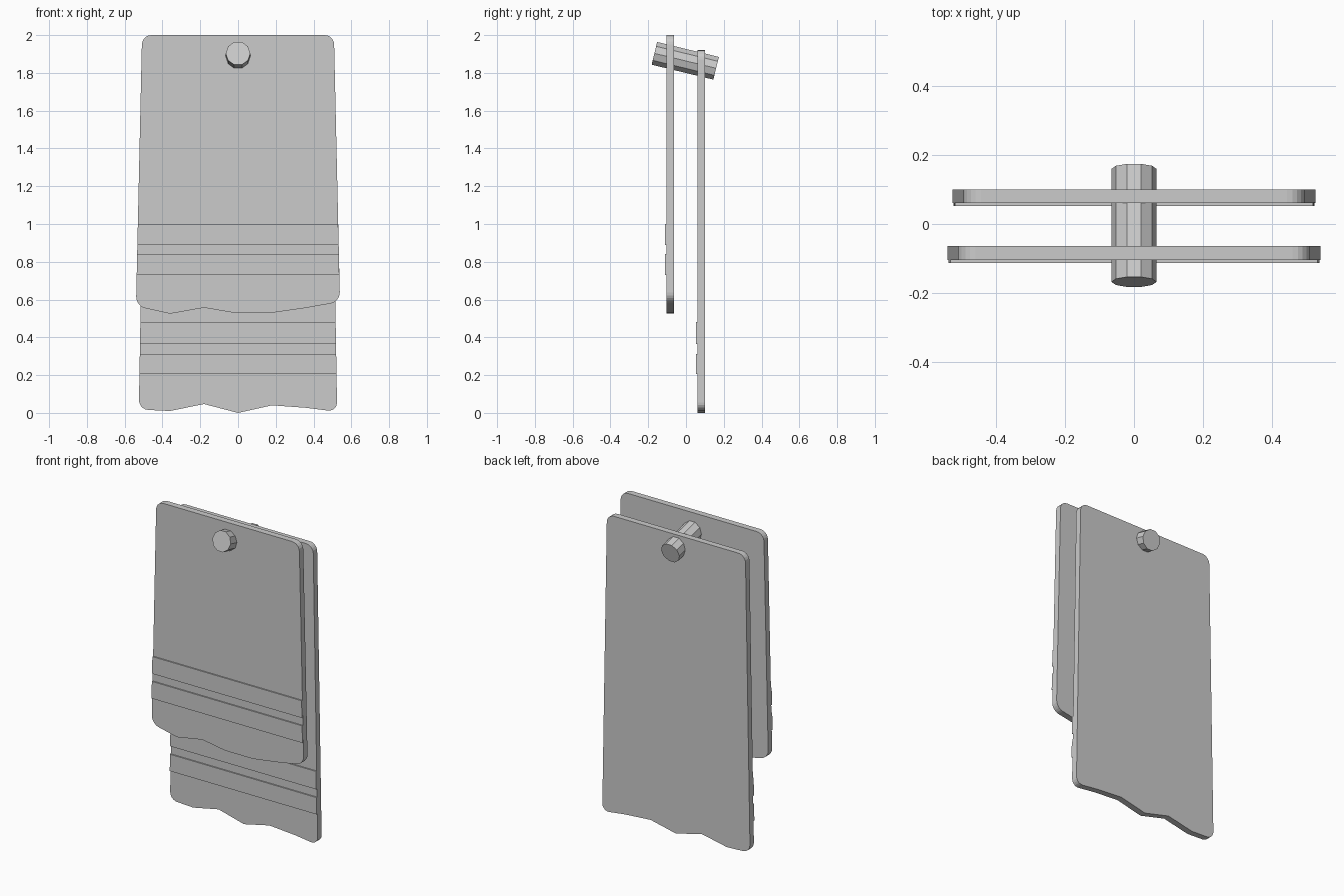
import bpy, bmesh, math
from mathutils import Matrix

cube = bpy.data.objects.get("Cube")
if cube:
    bpy.data.objects.remove(cube, do_unlink=True)

grey = bpy.data.materials.new("plain_grey")
grey.use_nodes = True
grey.diffuse_color = (0.6, 0.6, 0.6, 1)
grey.node_tree.nodes["Principled BSDF"].inputs["Base Color"].default_value = (0.6, 0.6, 0.6, 1)


def finish(name, bm):
    bmesh.ops.recalc_face_normals(bm, faces=bm.faces)
    mesh = bpy.data.meshes.new(name)
    bm.to_mesh(mesh)
    bm.free()
    mesh.materials.append(grey)
    obj = bpy.data.objects.new(name, mesh)
    bpy.context.collection.objects.link(obj)
    return obj


def slab(name, outline, y_front, y_back, radius=0, corners=()):
    """Extrude an x-z outline along y, rounding the listed corners."""
    bm = bmesh.new()
    verts = [bm.verts.new((x, y_front, z)) for x, z in outline]
    bm.faces.new(verts)
    if radius:
        bmesh.ops.bevel(bm, geom=[verts[i] for i in corners], offset=radius,
                        segments=5, profile=0.5, affect='VERTICES')
    out = bmesh.ops.extrude_face_region(bm, geom=bm.faces[:])
    moved = [g for g in out["geom"] if isinstance(g, bmesh.types.BMVert)]
    bmesh.ops.translate(bm, verts=moved, vec=(0, y_back - y_front, 0))
    return finish(name, bm)


def banded_panel(name, top, half_top, half_low, hem, y_front, y_back, bands):
    """Tapered panel with a wavy lower hem and raised bands on its front."""
    outline = [(half_top, top), (-half_top, top)] + hem
    slab(name, outline, y_front, y_back, 0.05, (0, 1, 2, len(outline) - 1))
    low = hem[0][1]

    def half(z):
        return half_low + (half_top - half_low) * (z - low) / (top - low)

    for i, (z0, z1) in enumerate(bands):
        shape = [(-half(z0), z0), (half(z0), z0), (half(z1), z1), (-half(z1), z1)]
        slab(f"{name}_band_{i + 1}", shape, y_front - 0.008, y_front + 0.004)


# Front panel
banded_panel("front_panel", 2.0, 0.508, 0.54,
             [(-0.54, 0.565), (-0.36, 0.525), (-0.18, 0.557), (-0.02, 0.53),
              (0.18, 0.53), (0.36, 0.556), (0.54, 0.588)],
             -0.104, -0.064, [(0.89, 1.0), (0.73, 0.84)])

# Back panel, hung lower
banded_panel("back_panel", 1.92, 0.492, 0.525,
             [(-0.525, 0.018), (-0.36, 0.01), (-0.18, 0.047), (0, 0),
              (0.18, 0.04), (0.36, 0.027), (0.525, 0.006)],
             0.06, 0.1, [(0.365, 0.48), (0.205, 0.313)])

# Tilted ten-sided peg through both panels
bm = bmesh.new()
bmesh.ops.create_cone(bm, cap_ends=True, segments=10, radius1=0.065, radius2=0.065, depth=0.336)
# Put an edge on each side of the peg so that a flat faces up
side = max(bm.verts, key=lambda v: v.co.x)
turn = Matrix.Rotation(-math.atan2(side.co.y, side.co.x), 4, 'Z')
tilt = Matrix.Rotation(math.radians(90 - 13.6), 4, 'X')
bm.transform(Matrix.Translation((0, -0.004, 1.864)) @ tilt @ turn)
finish("peg", bm)
